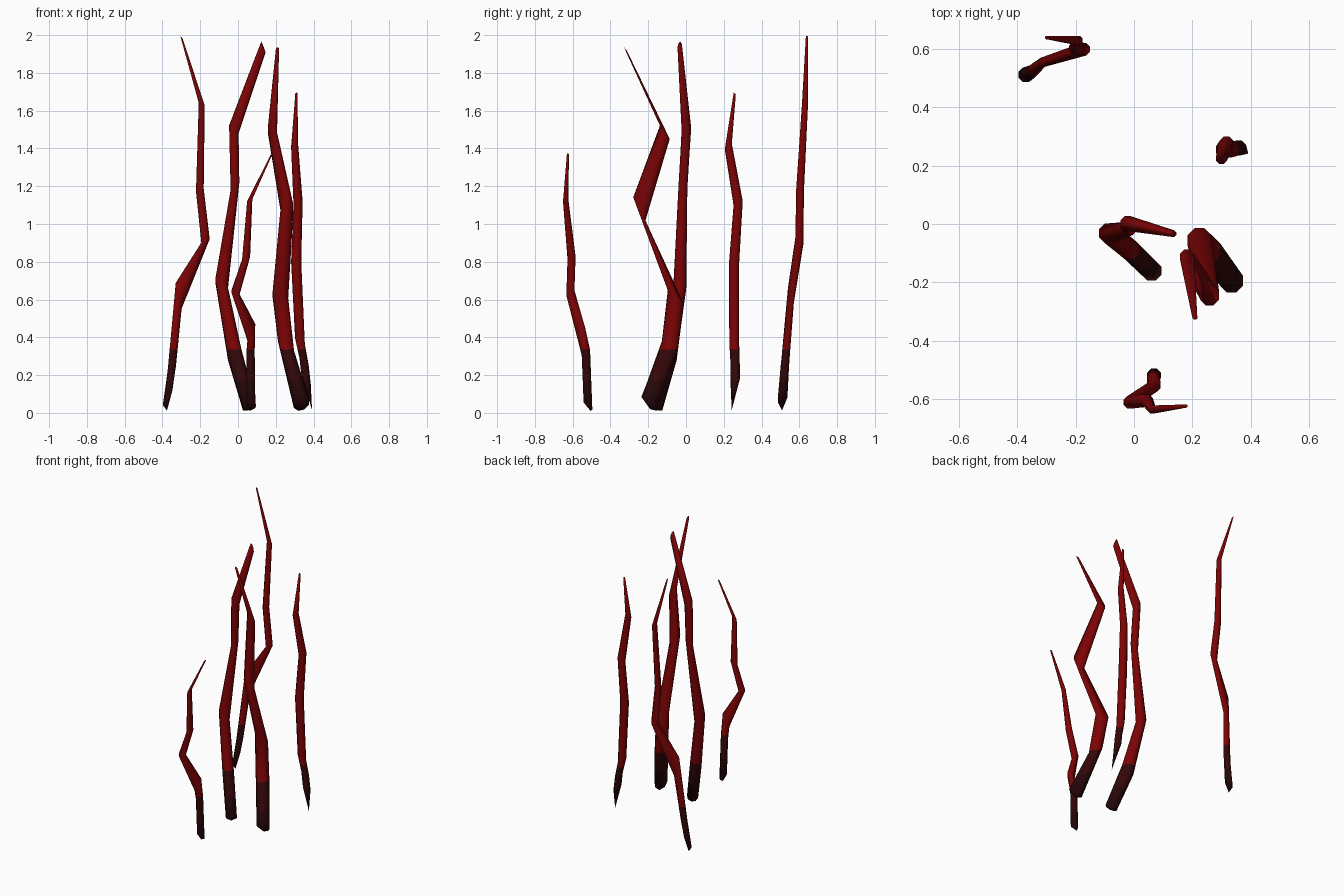
import bpy, bmesh, math

SIDES = 8
DARK_HEIGHT = 0.335
FOOT_HEIGHT = 0.17


def make_mat(name, rgb):
    mat = bpy.data.materials.new(name)
    mat.diffuse_color = (*rgb, 1.0)
    return mat


red = make_mat("deep red", (0.20, 0.001, 0.0015))
dark = make_mat("dark maroon", (0.033, 0.002, 0.0025))
foot = make_mat("blackened maroon", (0.020, 0.002, 0.0025))


def stalk(name, tip, rings):
    """Loft tilted rings (x, y, z, radius, tilt along x, tilt along y) above a pointed foot."""
    bm = bmesh.new()
    loops = []
    for x, y, z, r, tx, ty in rings:
        loop = []
        for i in range(SIDES):
            a = 2 * math.pi * (i + 0.5) / SIDES
            dx, dy = r * math.cos(a), r * math.sin(a)
            loop.append(bm.verts.new((x + dx, y + dy, max(0.0, z + tx * dx + ty * dy))))
        loops.append(loop)
    for low, high in zip(loops, loops[1:]):
        for i in range(SIDES):
            j = (i + 1) % SIDES
            bm.faces.new((low[i], low[j], high[j], high[i]))
    point = bm.verts.new(tip)
    for i in range(SIDES):
        bm.faces.new((point, loops[0][(i + 1) % SIDES], loops[0][i]))
    bm.faces.new(loops[-1])
    # cut clean level edges between the colour bands
    for height in (DARK_HEIGHT, FOOT_HEIGHT):
        bmesh.ops.bisect_plane(bm, geom=bm.verts[:] + bm.edges[:] + bm.faces[:],
                               plane_co=(0, 0, height), plane_no=(0, 0, 1))
    bmesh.ops.recalc_face_normals(bm, faces=bm.faces[:])
    for f in bm.faces:
        z = f.calc_center_median().z
        f.material_index = 0 if z > DARK_HEIGHT else 1 if z > FOOT_HEIGHT else 2
        f.smooth = True
    me = bpy.data.meshes.new(name)
    bm.to_mesh(me)
    bm.free()
    for mat in (red, dark, foot):
        me.materials.append(mat)
    ob = bpy.data.objects.new(name, me)
    bpy.context.collection.objects.link(ob)
    return ob


# tall stalk at the back
stalk("back_stalk", (-0.376, 0.508, 0.012), [
    (-0.372, 0.512, 0.085, 0.027, 1.6, 0.5),
    (-0.350, 0.523, 0.24, 0.023, 0.5, -0.5),
    (-0.314, 0.555, 0.62, 0.017, -4.0, -0.8),
    (-0.172, 0.600, 0.91, 0.023, 0.6, -0.6),
    (-0.202, 0.604, 1.18, 0.022, 0.3, -0.3),
    (-0.192, 0.630, 1.635, 0.017, -0.5, -0.3),
    (-0.300, 0.640, 1.99, 0.006, -1.0, 0.0),
])

# short stalk at the front
stalk("front_stalk", (0.062, -0.505, 0.01), [
    (0.069, -0.519, 0.04, 0.025, -0.3, -0.8),
    (0.066, -0.530, 0.32, 0.024, 0.3, 0.5),
    (0.071, -0.555, 0.425, 0.022, 2.0, 0.6),
    (-0.014, -0.612, 0.635, 0.023, -0.4, 0.5),
    (0.043, -0.606, 0.82, 0.023, 0.4, 0.2),
    (0.062, -0.637, 1.125, 0.015, 0.6, 0.4),
    (0.178, -0.625, 1.37, 0.006, 0.5, 0.0),
])

# slim stalk at the right, with a long pointed foot
stalk("right_stalk", (0.392, 0.242, 0.015), [
    (0.360, 0.261, 0.18, 0.027, -1.2, 0.6),
    (0.350, 0.260, 0.27, 0.026, -0.8, 0.2),
    (0.328, 0.255, 0.38, 0.028, -0.6, 0.0),
    (0.308, 0.255, 0.80, 0.029, 0.0, 0.0),
    (0.318, 0.276, 1.11, 0.026, 0.3, 0.4),
    (0.300, 0.224, 1.41, 0.020, 0.2, 0.8),
    (0.309, 0.258, 1.69, 0.006, 0.0, -1.0),
])

# middle stalk leaning left
stalk("middle_left_stalk", (0.062, -0.163, 0.015), [
    (0.060, -0.160, 0.03, 0.037, 0.3, -0.4),
    (-0.018, -0.085, 0.31, 0.038, 0.6, -0.7),
    (-0.087, -0.032, 0.68, 0.036, -0.6, -0.5),
    (-0.016, -0.016, 1.20, 0.025, 0.9, -0.2),
    (-0.022, 0.002, 1.50, 0.027, -0.8, 0.2),
    (0.134, -0.033, 1.935, 0.012, -2.5, 0.6),
])

# thick middle stalk zigzagging forward
stalk("middle_right_stalk", (0.338, -0.190, 0.02), [
    (0.335, -0.195, 0.05, 0.043, 0.2, -0.9),
    (0.254, -0.085, 0.355, 0.046, -0.7, -0.3),
    (0.224, -0.055, 0.615, 0.044, -0.3, -0.9),
    (0.260, -0.247, 1.08, 0.035, 0.0, -1.9),
    (0.182, -0.112, 1.485, 0.026, -0.5, -1.5),
    (0.209, -0.320, 1.925, 0.009, 0.0, -1.2),
])
